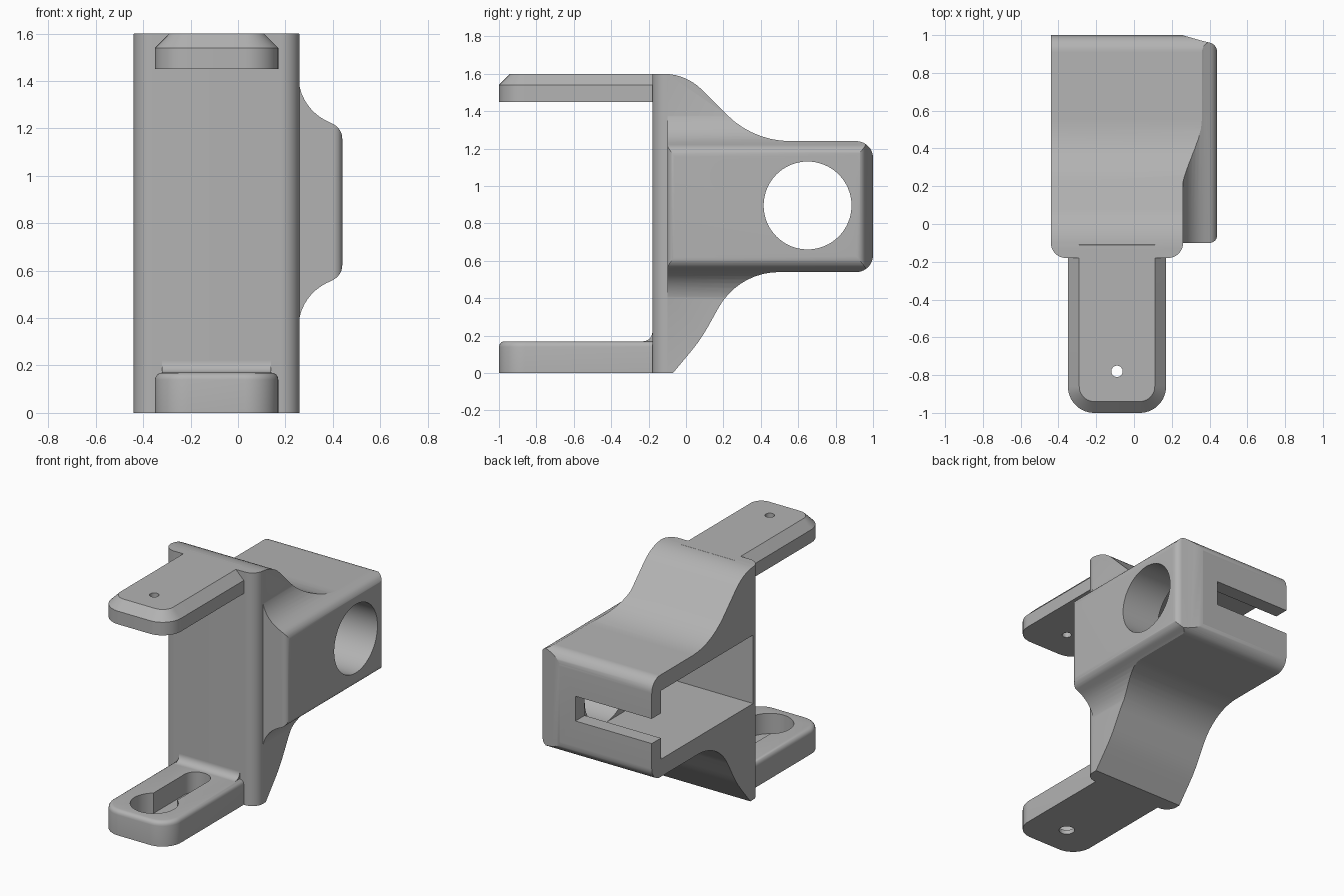
import bpy, bmesh, math
from mathutils import Vector

cube = bpy.data.objects.get("Cube")
if cube:
    bpy.data.objects.remove(cube, do_unlink=True)

grey = bpy.data.materials.new("plain_grey")
grey.use_nodes = True
grey.diffuse_color = (0.45, 0.45, 0.45, 1)
grey.node_tree.nodes["Principled BSDF"].inputs["Base Color"].default_value = grey.diffuse_color


def rounded(corners):
    """Outline from (u, v) or (u, v, radius) corners, with arcs where a radius is given."""
    out, n = [], len(corners)
    for i, c in enumerate(corners):
        p = Vector(c[:2])
        if len(c) == 2:
            out.append(p)
            continue
        r = c[2]
        d1 = (Vector(corners[i - 1][:2]) - p).normalized()
        d2 = (Vector(corners[(i + 1) % n][:2]) - p).normalized()
        half = d1.angle(d2) / 2
        centre = p + (d1 + d2).normalized() * r / math.sin(half)
        a = p + d1 * r / math.tan(half) - centre
        b = p + d2 * r / math.tan(half) - centre
        start = math.atan2(a.y, a.x)
        sweep = math.remainder(math.atan2(b.y, b.x) - start, math.tau)
        steps = max(3, round(abs(sweep) / 0.12))
        for k in range(steps + 1):
            t = start + sweep * k / steps
            out.append(centre + r * Vector((math.cos(t), math.sin(t))))
    return out


def circle(u, v, r, steps=48):
    return [Vector((u + r * math.cos(math.tau * k / steps),
                    v + r * math.sin(math.tau * k / steps))) for k in range(steps)]


def prism(name, outline, axis, lo, hi, top_bevel=0, segments=1):
    """Extrude an outline along an axis, optionally bevelling the upper rim."""
    place = {"x": lambda p, h: (h, p.x, p.y),
             "y": lambda p, h: (p.x, h, p.y),
             "z": lambda p, h: (p.x, p.y, h)}[axis]
    bm = bmesh.new()
    rings = [[bm.verts.new(place(p, h)) for p in outline] for h in (lo, hi)]
    n = len(outline)
    bm.faces.new(rings[0])
    rim = bm.faces.new(rings[1])
    for i in range(n):
        j = (i + 1) % n
        bm.faces.new((rings[0][i], rings[0][j], rings[1][j], rings[1][i]))
    bmesh.ops.recalc_face_normals(bm, faces=bm.faces)
    if top_bevel:
        bmesh.ops.bevel(bm, geom=list(rim.edges), offset=top_bevel,
                        segments=segments, profile=0.5, affect='EDGES')
    mesh = bpy.data.meshes.new(name)
    bm.to_mesh(mesh)
    bm.free()
    mesh.materials.append(grey)
    obj = bpy.data.objects.new(name, mesh)
    bpy.context.collection.objects.link(obj)
    return obj


def box(name, x, y, z):
    return prism(name, rounded([(x[0], y[0]), (x[1], y[0]), (x[1], y[1]), (x[0], y[1])]), "z", *z)


def activate(obj):
    bpy.ops.object.select_all(action='DESELECT')
    obj.select_set(True)
    bpy.context.view_layer.objects.active = obj


def combine(obj, operation, *others):
    for other in others:
        activate(obj)
        mod = obj.modifiers.new("combine", 'BOOLEAN')
        mod.operation, mod.solver, mod.object = operation, 'EXACT', other
        bpy.ops.object.modifier_apply(modifier=mod.name)
        bpy.data.objects.remove(other, do_unlink=True)


# Side profile of the body, with S-curves down to the rear block
MID = 0.89
side = prism("side_profile", rounded([
    (-0.3, 0), (-0.07, 0), (0.08, 0.18, 0.8), (0.28, 0.54, 0.37), (1, 0.54, 0.09),
    (1, 1.24, 0.09), (0.36, 1.24, 0.48), (0, 1.6, 0.29), (-0.3, 1.6)]), "x", -0.7, 0.7)

# Plan of the main body with rounded front corners
body = prism("body", rounded([
    (-0.44, -0.18, 0.08), (0.26, -0.18, 0.08), (0.26, 1.1), (-0.44, 1.1)]), "z", -0.1, 1.7)

# Side bulge: flared front outline cut to its own plan
half = [(0.1, 0.62), (0.255, 0.62), (0.255, 0.4, 0.21), (0.44, 0.31, 0.07)]
flare = ([(c[0], MID + c[1], *c[2:]) for c in half]
         + [(c[0], MID - c[1], *c[2:]) for c in reversed(half)])
bulge = prism("bulge", rounded(flare), "y", -0.3, 1.2)
plan = prism("bulge_plan", rounded([
    (0.05, -0.1), (0.44, -0.1, 0.04), (0.44, 0.95, 0.05), (0.36, 0.97),
    (0.22, 1.01), (0.05, 1.05)]), "z", -0.1, 1.7)
combine(bulge, 'INTERSECT', plan)
combine(body, 'UNION', bulge)
combine(body, 'INTERSECT', side)

# Side cavity, rear slot and round side hole
combine(body, 'DIFFERENCE',
        box("cavity", (-0.6, 0.15), (-0.1, 0.9), (0.66, 1.13)),
        box("rear_slot", (-0.6, 0.14), (0.8, 1.2), (0.805, 0.975)),
        prism("side_hole", circle(0.65, 0.896, 0.235, 64), "x", 0.05, 0.7))


def arm_outline(back):
    return rounded([(-0.35, back), (-0.35, -1, 0.14), (0.17, -1, 0.14), (0.17, back)])


# Upper arm with chamfered rim and a pin hole
HOLE = (-0.09, -0.78)
upper_arm = prism("upper_arm", arm_outline(-0.05), "z", 1.45, 1.6, 0.06)
combine(upper_arm, 'DIFFERENCE', prism("pin_hole", circle(*HOLE, 0.03), "z", 1.3, 1.8))

# Lower arm with rounded rim and a keyhole pocket
lower_arm = prism("lower_arm", arm_outline(-0.1), "z", 0, 0.17, 0.03, 4)
channel = rounded([(-0.18, -0.8), (0, -0.8), (0, -0.24, 0.085), (-0.18, -0.24, 0.085)])
combine(lower_arm, 'DIFFERENCE',
        prism("pocket_head", circle(*HOLE, 0.15), "z", 0.03, 0.3),
        prism("pocket_channel", channel, "z", 0.03, 0.3),
        prism("drain_hole", circle(*HOLE, 0.05), "z", -0.1, 0.1))

# Fillet where the lower arm meets the body
arm_fillet = prism("arm_fillet", rounded([
    (-0.235, 0.16), (-0.235, 0.17), (-0.18, 0.17, 0.05), (-0.18, 0.225),
    (-0.16, 0.225), (-0.16, 0.16)]), "x", -0.32, 0.14)

for part in (body, upper_arm, lower_arm, arm_fillet):
    activate(part)
    bpy.ops.object.shade_smooth_by_angle(angle=math.radians(25))
